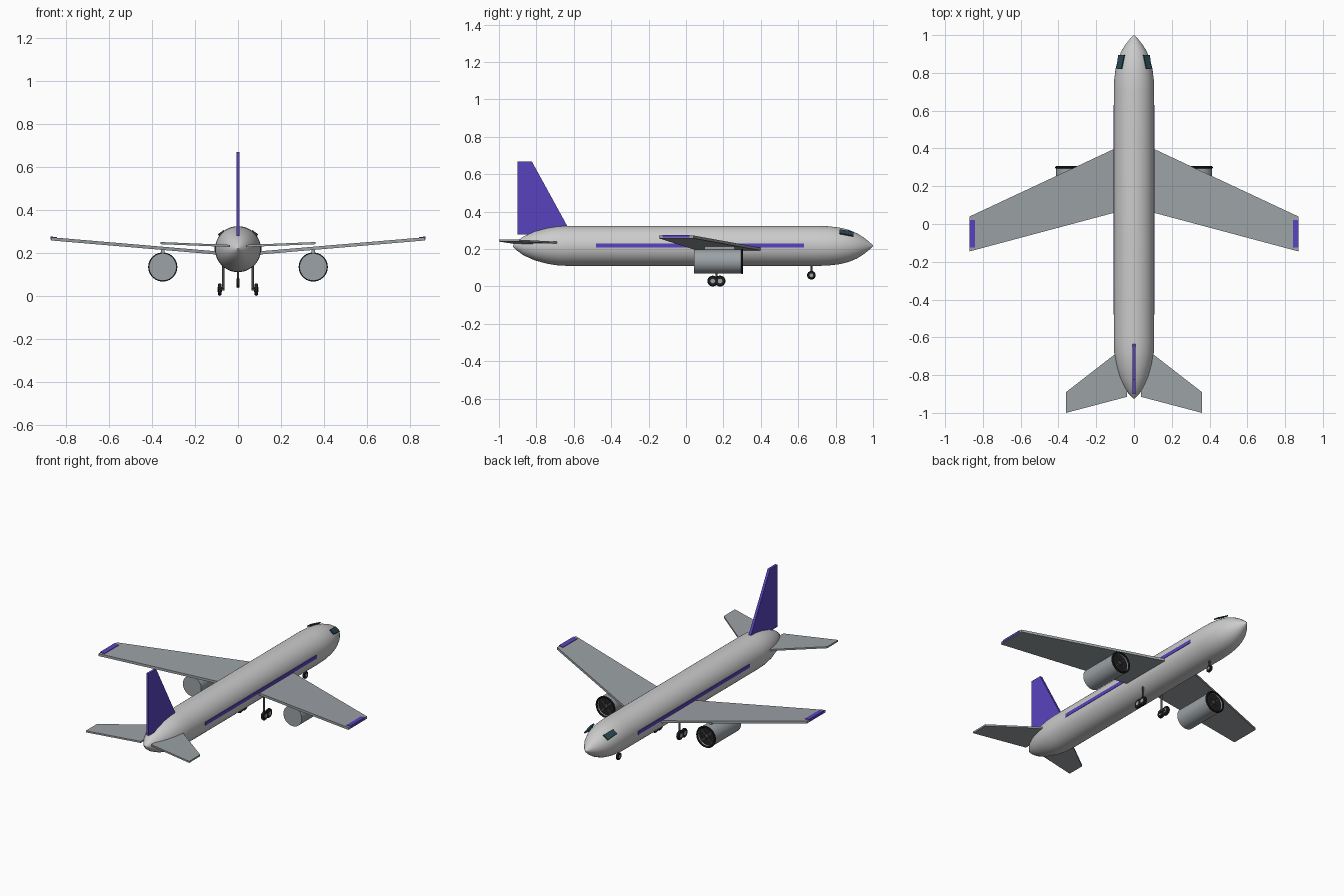
import bpy, bmesh, math
from mathutils import Matrix, Vector

if "Cube" in bpy.data.objects:
    bpy.data.objects.remove(bpy.data.objects["Cube"])


def material(name, rgb):
    m = bpy.data.materials.new(name)
    m.diffuse_color = (*rgb, 1)
    m.use_nodes = True
    m.node_tree.nodes["Principled BSDF"].inputs["Base Color"].default_value = m.diffuse_color
    return m


PURPLE = material("purple", (0.10, 0.055, 0.52))
BLACK = material("black", (0.015, 0.015, 0.015))
DARK = material("dark_grey", (0.06, 0.06, 0.065))
GLASS = material("glass", (0.02, 0.06, 0.08))
SILVER = material("silver", (0.33, 0.36, 0.38))


def finish(name, bm, mat=None, mirror=False, smooth=False):
    bmesh.ops.recalc_face_normals(bm, faces=bm.faces)
    me = bpy.data.meshes.new(name)
    bm.to_mesh(me)
    bm.free()
    ob = bpy.data.objects.new(name, me)
    bpy.context.collection.objects.link(ob)
    if mat:
        me.materials.append(mat)
    if mirror:
        ob.modifiers.new("mirror", 'MIRROR')
    if smooth:
        bpy.ops.object.select_all(action='DESELECT')
        ob.select_set(True)
        bpy.context.view_layer.objects.active = ob
        bpy.ops.object.shade_smooth_by_angle(angle=math.radians(35))
    return ob


def lathe(name, profile, centre, axis='y', mat=None, mirror=False, n=32):
    """Turn (distance, radius) points around an axis, with end caps."""
    bm = bmesh.new()
    rings = []
    for d, r in profile:
        ring = []
        for i in range(n):
            a = 2 * math.pi * i / n
            u, v = r * math.cos(a), r * math.sin(a)
            p = {'x': (d, u, v), 'y': (u, d, v), 'z': (u, v, d)}[axis]
            ring.append(bm.verts.new(Vector(p) + Vector(centre)))
        rings.append(ring)
    for a, b in zip(rings, rings[1:]):
        for i in range(n):
            bm.faces.new((a[i], a[(i + 1) % n], b[(i + 1) % n], b[i]))
    bm.faces.new(rings[0])
    bm.faces.new(rings[-1])
    return finish(name, bm, mat, mirror, True)


def plate(name, pts, offset, mat=None, mirror=False):
    """Extrude a flat outline by an offset vector."""
    bm = bmesh.new()
    f = bm.faces.new([bm.verts.new(p) for p in pts])
    ext = bmesh.ops.extrude_face_region(bm, geom=[f])["geom"]
    bmesh.ops.translate(bm, vec=offset,
                        verts=[v for v in ext if isinstance(v, bmesh.types.BMVert)])
    return finish(name, bm, mat, mirror)


def box(name, size, centre, mat=None, mirror=False, rot=None):
    bm = bmesh.new()
    m = Matrix.Translation(centre) @ (rot or Matrix()) @ Matrix.Diagonal((*size, 1))
    bmesh.ops.create_cube(bm, size=1, matrix=m)
    return finish(name, bm, mat, mirror)


# Fuselage with pointed nose and tail
CZ = 0.217
lathe("fuselage", [(-.925, .004), (-.905, .024), (-.87, .050), (-.81, .077), (-.74, .096),
                   (-.68, .105), (-.62, .107), (.70, .107), (.76, .105), (.82, .098),
                   (.87, .086), (.915, .067), (.95, .045), (.98, .021), (1.0, .003)],
      (0, 0, CZ), n=48)

# Side stripes
box("side_stripe", (.012, 1.11, .022), (.103, .075, .219), PURPLE, True)

# Cockpit windows
plate("cockpit_window", [(.048, .895, .288), (.080, .895, .266), (.090, .82, .280), (.063, .82, .300)],
      (.004, 0, .006), GLASS, True)

# Wings with coloured tip panels
def wing_z(x):
    return .192 + (x - .1) * .085


def wing_points(rows, lift=0):
    return [(x, y, wing_z(x) + lift) for x, y in rows]


plate("wing", wing_points([(.04, .428), (.87, .04), (.87, -.145), (.04, .077)]),
      (0, 0, .015), None, True).data.materials.append(SILVER)
plate("wing_tip_panel", wing_points([(.842, .02), (.872, .02), (.872, -.125), (.842, -.125)], .004),
      (0, 0, .014), PURPLE, True)

# Tailplane and fin
plate("tailplane", [(.037, -.64, .227), (.36, -.89, .240), (.36, -1.0, .240), (.037, -.915, .227)],
      (0, 0, .010), SILVER, True)
plate("tail_fin", [(-.008, -.9, .278), (-.008, -.9, .668), (-.008, -.824, .668), (-.008, -.61, .278)],
      (.016, 0, 0), PURPLE)

# Engines: nacelle, lip, fan and pylon
EX, EZ = .35, .134
lathe("engine_nacelle", [(.043, .064), (.300, .064), (.300, .058), (.285, .056)],
      (EX, 0, EZ), mat=SILVER, mirror=True)
lathe("engine_fan_disc", [(.282, .057), (.288, .057)], (EX, 0, EZ), mat=BLACK, mirror=True)
bm = bmesh.new()
for i in range(24):
    t0 = 2 * math.pi * i / 24
    t1 = 2 * math.pi * (i + 1) / 24
    quads = [[Vector((EX + (.062 + .006 * math.cos(s)) * math.cos(t), .300 + .006 * math.sin(s),
                      EZ + (.062 + .006 * math.cos(s)) * math.sin(t)))
              for t in (t0, t1)] for s in [math.pi * k / 4 for k in range(9)]]
    for a, b in zip(quads, quads[1:]):
        bm.faces.new([bm.verts.new(p) for p in (a[0], a[1], b[1], b[0])])
bmesh.ops.remove_doubles(bm, verts=bm.verts, dist=1e-5)
finish("engine_intake_lip", bm, BLACK, True, True)
for k in (0, 1):
    box("engine_fan_blades_%d" % (k + 1), (.106, .006, .008), (EX, .291, EZ), DARK, True,
        Matrix.Rotation(math.radians(45 + 90 * k), 4, 'Y'))
lathe("engine_fan_hub", [(.286, .015), (.297, .013), (.304, .005)], (EX, 0, EZ), mat=DARK,
      mirror=True, n=20)
box("engine_pylon", (.016, .16, .035), (EX, .18, .205), SILVER, True)


# Landing gear
def wheel(name, c, r, w, mirror):
    lathe(name + "_tyre", [(-w, r * .55), (-w, r * .82), (-w * .6, r * .96), (0, r),
                           (w * .6, r * .96), (w, r * .82), (w, r * .55)],
          c, 'x', BLACK, mirror, 24)
    lathe(name + "_hub", [(-w - .001, r * .42), (w + .001, r * .42)], c, 'x', SILVER, mirror, 16)


for i, y in enumerate((.143, .182)):
    wheel("main_wheel_%d" % (i + 1), (.085, y, .029), .029, .009, True)
    lathe("main_axle_%d" % (i + 1), [(.064, .005), (.085, .005)], (0, y, .029), 'x', DARK, True, 12)
box("main_gear_beam", (.010, .045, .010), (.068, .1625, .029), DARK, True)
lathe("main_gear_strut", [(.027, .006), (.16, .006)], (.068, .1625, 0), 'z', DARK, True, 16)
wheel("nose_wheel", (0, .67, .060), .023, .007, False)
lathe("nose_gear_strut", [(.060, .005), (.13, .005)], (0, .67, 0), 'z', DARK, False, 16)
